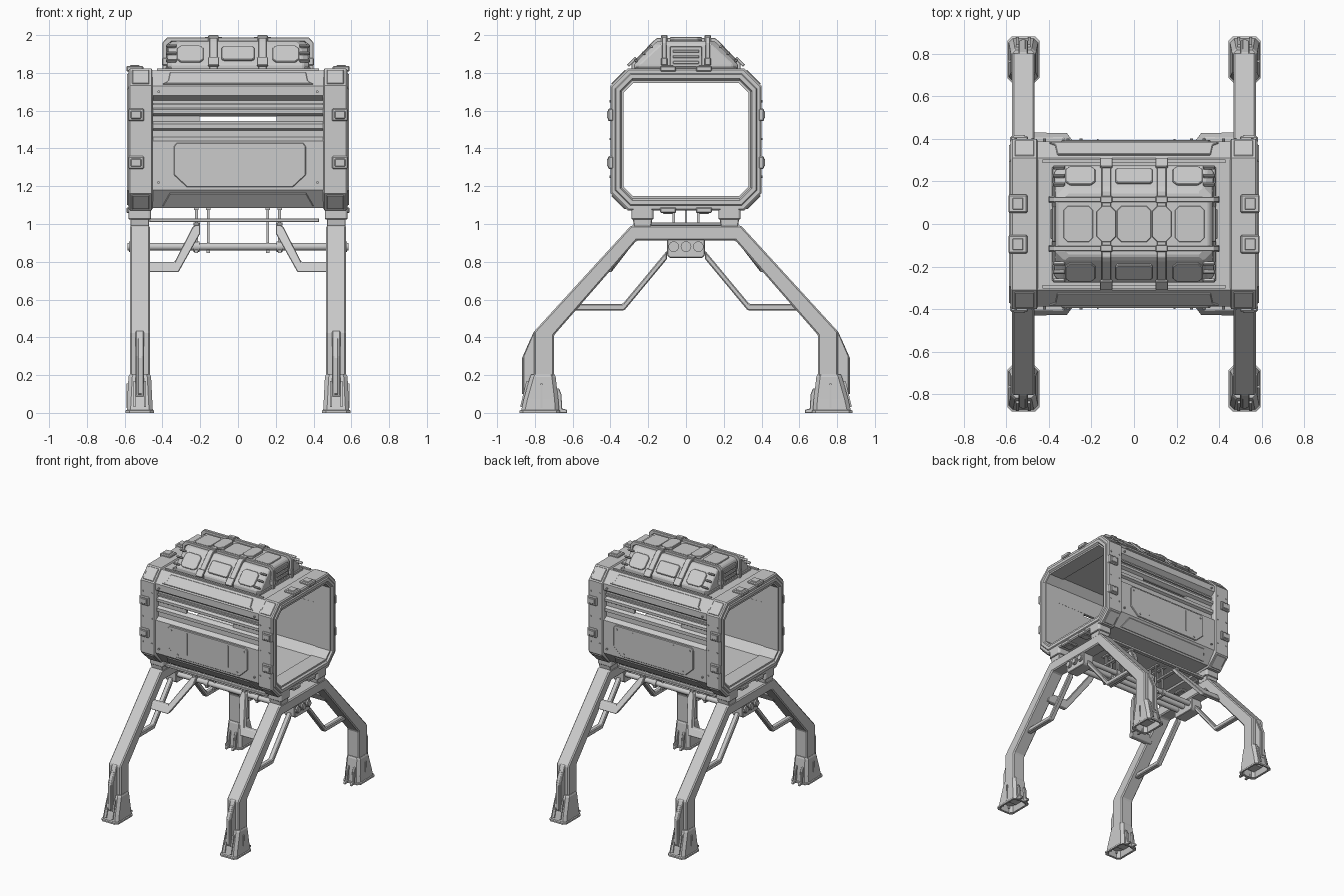
import bpy, bmesh, math
from mathutils import Vector as V


def finish(name, bm, mirror="", bevel=0.0):
    """Turn a bmesh into an object, bevelled then mirrored about the origin."""
    bmesh.ops.recalc_face_normals(bm, faces=bm.faces)
    me = bpy.data.meshes.new(name)
    bm.to_mesh(me)
    bm.free()
    ob = bpy.data.objects.new(name, me)
    bpy.context.collection.objects.link(ob)
    if bevel:
        m = ob.modifiers.new("bevel", "BEVEL")
        m.width, m.segments, m.limit_method = bevel, 1, "ANGLE"
    if mirror:
        m = ob.modifiers.new("mirror", "MIRROR")
        m.use_axis = ["x" in mirror, "y" in mirror, "z" in mirror]
        m.use_mirror_merge = False
    return ob


def loft(name, loops, mirror="", bevel=0.0, closed=False):
    bm = bmesh.new()
    rows = [[bm.verts.new(p) for p in lp] for lp in loops]
    n = len(rows[0])
    pairs = list(zip(rows, rows[1:])) + ([(rows[-1], rows[0])] if closed else [])
    for a, b in pairs:
        for i in range(n):
            j = (i + 1) % n
            bm.faces.new((a[i], a[j], b[j], b[i]))
    if not closed:
        bm.faces.new(rows[0])
        bm.faces.new(rows[-1])
    return finish(name, bm, mirror, bevel)


def prism(name, pts, vec, mirror="", bevel=0.0):
    return loft(name, [pts, [V(p) + V(vec) for p in pts]], mirror, bevel)


def yz(name, pts, x0, x1, mirror="", bevel=0.0):
    return prism(name, [(x0, y, z) for y, z in pts], (x1 - x0, 0, 0), mirror, bevel)


def box(name, c, s, mirror="", bevel=0.0):
    x, y, z = (v / 2 for v in s)
    pts = [(c[0] + a * x, c[1] + b * y, c[2] - z) for a, b in ((-1, -1), (1, -1), (1, 1), (-1, 1))]
    return prism(name, pts, (0, 0, s[2]), mirror, bevel)


def slab(name, pts, o, u, v, t, mirror="", bevel=0.0):
    """Flat plate drawn in the u,v plane at o and thickened by t."""
    u, v, o = V(u).normalized(), V(v).normalized(), V(o)
    n = u.cross(v)
    return prism(name, [o + u * a + v * b - n * 0.006 for a, b in pts], n * (t + 0.006), mirror, bevel)


def rod(name, c, vec, r, n=16, mirror=""):
    d = V(vec).normalized()
    u = d.orthogonal().normalized()
    w = d.cross(u)
    ring = [V(c) + (u * math.cos(k * math.tau / n) + w * math.sin(k * math.tau / n)) * r for k in range(n)]
    ob = prism(name, ring, vec, mirror)
    bpy.ops.object.select_all(action="DESELECT")
    ob.select_set(True)
    bpy.context.view_layer.objects.active = ob
    bpy.ops.object.shade_smooth_by_angle(angle=math.radians(40))
    return ob


def octo(hx, hy, c):
    return [(hx, hy - c), (hx - c, hy), (c - hx, hy), (-hx, hy - c),
            (-hx, c - hy), (c - hx, -hy), (hx - c, -hy), (hx, c - hy)]


def rect(x0, x1, y0, y1):
    return [(x0, y0), (x1, y0), (x1, y1), (x0, y1)]


# End frames: chamfered octagonal rings
CZ = 1.447
sections = [(.45, .385, .362, .085), (.458, .40, .375, .09), (.572, .40, .375, .09), (.58, .392, .367, .088),
            (.58, .375, .35, .08), (.588, .37, .345, .078), (.588, .35, .322, .065), (.575, .342, .312, .058),
            (.575, .33, .30, .05), (.45, .33, .30, .05)]
loft("end_frame", [[(x, y, CZ + z) for y, z in octo(hy, hz, c)] for x, hy, hz, c in sections], "x", closed=True)

# Hollow body: roof half and floor half, with a window slot between them
upper = [(.35, 1.57), (.375, 1.585), (.375, 1.605), (.352, 1.615), (.352, 1.655), (.388, 1.68), (.388, 1.73), (.31, 1.812)]
upper_in = [(.28, 1.755), (.332, 1.70), (.332, 1.57)]
lower = [(.35, 1.545), (.375, 1.53), (.375, 1.505), (.355, 1.495), (.355, 1.46), (.388, 1.44), (.388, 1.18), (.31, 1.085)]
lower_in = [(.28, 1.14), (.332, 1.20), (.332, 1.545)]


def cee(out, inn):
    flip = lambda q: [(-y, z) for y, z in reversed(q)]
    return out + flip(out) + flip(inn) + inn


yz("roof_shell", cee(upper, upper_in), -.455, .455)
yz("floor_shell", cee(lower, lower_in), -.455, .455)
box("slot_filler", (.33, .343, 1.557), (.25, .02, .04), "xy")
box("wall_band", (0, .357, 1.635), (.9, .014, .012), "y")

# Wall and roof plates
door = [(-.34, 1.26), (-.27, 1.195), (.29, 1.195), (.36, 1.26), (.36, 1.41), (.345, 1.43), (-.325, 1.43), (-.34, 1.41)]
slab("side_panel", door, (0, -.388, 0), (1, 0, 0), (0, 0, 1), .008, "y", .004)
for s in (-.17, .19):
    slab("panel_rib", rect(s - .004, s + .004, 1.24, 1.41), (0, -.396, 0), (1, 0, 0), (0, 0, 1), .004, "y")
slope = (0, .078, .082)
trap = [(-.40, .012), (.40, .012), (.37, .03), (.36, .095), (-.36, .095), (-.37, .03)]
slab("roof_edge_plate", trap, (0, -.388, 1.73), (1, 0, 0), slope, .008, "y", .003)
slab("frame_corner_plate", rect(.47, .56, .012, .115), (0, -.40, 1.732), (1, 0, 0), (0, 1, 1), .006, "xy", .003)
slab("frame_lower_corner_plate", rect(.47, .56, .012, .115), (0, -.31, 1.072), (1, 0, 0), (0, -1, 1), .006, "xy", .003)
slab("floor_edge_plate", [(-.40, .015), (.40, .015), (.36, .105), (-.36, .105)], (0, -.31, 1.085),
     (1, 0, 0), (0, -.078, .095), .006, "y", .003)
box("roof_rail", (0, .295, 1.815), (.86, .016, .014), "y")

# Clamps round the end frames
for z in (1.578, 1.325):
    box("side_clamp", (.54, .398, z), (.084, .03, .068), "xy", .006)
    box("side_clamp_cap", (.54, .409, z), (.056, .018, .042), "xy", .004)
for z, k in ((1.822, 1), (1.073, -1)):
    box("edge_clamp", (.546, .095, z), (.09, .086, .03), "xy", .006)
    box("edge_clamp_cap", (.546, .095, z + k * .012), (.05, .055, .014), "xy", .003)

# Roof pack
pack = [(1.80, .375, .275, .03), (1.845, .375, .275, .03), (1.95, .368, .172, .04), (1.968, .35, .15, .05)]
loft("roof_pack", [[(x, y, z) for x, y in octo(hx, hy, c)] for z, hx, hy, c in pack], bevel=.006)
box("pack_base", (0, 0, 1.815), (.77, .54, .03), bevel=.005)
up = (0, .103, .105)
face = (0, -.275, 1.845)
slab("pack_front_panel", octo(.088, .05, .012), (0, -.222, 1.899), (1, 0, 0), up, .012, "y", .004)
slab("pack_side_panel", octo(.07, .06, .02), (.252, -.224, 1.897), (1, 0, 0), up, .009, "xy", .003)
slab("pack_top_panel", octo(.08, .085, .02), (0, 0, 1.968), (1, 0, 0), (0, 1, 0), .008, "", .003)
slab("pack_top_side_panel", octo(.07, .085, .02), (.262, 0, 1.968), (1, 0, 0), (0, 1, 0), .008, "x", .003)
strap = [(.288, 1.81), (.288, 1.85), (.176, 1.966), (.155, 1.984)]
yz("pack_strap", strap + [(-y, z) for y, z in reversed(strap)], .108, .152, "x", .003)
slab("strap_plate", octo(.046, .085, .026), (.13, 0, 1.976), (1, 0, 0), (0, 1, 0), .014, "x", .003)
slab("strap_buckle", octo(.03, .03, .006), (.13, -.285, 1.857), (1, 0, 0), up, .01, "xy", .003)
hoop = [(.40, 1.81), (.40, 1.96), (.375, 1.988)]
hoop_in = [(.352, 1.965), (.376, 1.945), (.376, 1.81)]
right = hoop_in[::-1]
path = [(-x, z) for x, z in hoop] + hoop[::-1] + right + [(-x, z) for x, z in hoop_in]
prism("pack_hoop", [(x, .103, z) for x, z in path], (0, .024, 0), "y", .003)
for x in (.13, .385):
    box("hoop_cuff", (x, .115, 1.978 if x < .2 else 1.86), (.056, .034, .044) if x < .2 else (.034, .034, .04), "xy", .004)
for k in range(3):
    y, z = .262 - k * .04, 1.862 + k * .038
    slab("pack_hook", rect(-.035, .02, -.006, .006), (.36, -y, z), (1, 0, 0), up, .014, "xy", .003)
box("pack_end_plate", (.377, 0, 1.885), (.016, .17, .11), "x", .004)
for z in (1.855, 1.885, 1.915):
    box("pack_end_louvre", (.387, 0, z), (.012, .14, .014), "x", .003)

# Legs: one bent arch per end
arch = [(.29, .993), (.805, .43), (.805, .04), (.70, .04), (.70, .41), (.262, .912)]
yz("leg_arch", arch[2::-1] + [(-y, z) for y, z in arch] + arch[:2:-1], .467, .573, "x", .008)
yz("leg_fin", [(.79, .44), (.806, .43), (.862, .30), (.862, .09), (.79, .04)], .498, .542, "xy", .004)
yz("leg_fin_cap", [(.80, .39), (.822, .395), (.868, .29), (.868, .10), (.80, .08)], .51, .53, "xy", .002)
slab("body_mount", octo(.06, .058, .01), (.52, .23, 1.03), (1, 0, 0), (0, 1, 0), .055, "xy", .004)
yz("mount_neck", [(.185, .985), (.275, .985), (.285, 1.05), (.175, 1.05)], .47, .57, "xy", .004)

# Feet: hollow flared boots with toe hooks
boot = [(.05, .05, .08, .775), (.002, .06, .092, .775), (0, .075, .108, .774), (.012, .075, .108, .774),
        (.016, .069, .10, .772), (.07, .066, .092, .768), (.19, .06, .068, .758), (.203, .055, .062, .757)]
loft("foot", [[(.52 + x, cy + y, z) for x, y in octo(hx, hy, .02)] for z, hx, hy, cy in boot], "xy")
for x in (.492, .548):
    yz("toe_hook", [(.69, .13), (.672, .13), (.66, .10), (.655, .022), (.632, .018), (.628, 0), (.69, 0)],
       x - .009, x + .009, "xy", .003)
    yz("foot_strap", [(.83, .17), (.845, .17), (.878, .03), (.85, .03)], x - .006, x + .006, "xy")
box("foot_side_rib", (.584, .765, .09), (.012, .012, .13), "xy")

# Braces in the plane of each arch
yz("arch_brace", [(.60, .542), (.327, .542), (.10, .815), (.10, .86), (.335, .577), (.57, .577)], .50, .54, "xy", .006)
yz("pipe_bracket", [(-.10, .92), (-.10, .835), (-.085, .82), (.085, .82), (.10, .835), (.10, .92)], .475, .567, "x", .004)

# Braces running inward from the leaning legs
bent = [(.50, .745), (.315, .745), (.20, .95), (.20, 1.01), (.24, .985), (.335, .80), (.50, .80)]
prism("inward_brace", [(x, .395 - max(0, z - .77) * .85, z) for x, z in bent], (0, .036, 0), "xy", .004)

# Under-floor bars, hangers and pipes
box("under_bar", (-.02, .23, 1.02), (.90, .03, .02), "y", .003)
for x in (.158, .22):
    for y in (-.065, 0, .065):
        box("pipe_hanger", (x, y, .99), (.014, .012, .20), "x")
    box("hanger_foot", (x, 0, .855), (.018, .17, .016), "x")
    box("hanger_head", (x, 0, 1.083), (.024, .18, .016), "x")
box("cross_beam", (.22, 0, 1.0), (.03, .49, .018), "x", .003)
for y in (-.065, 0, .065):
    rod("under_pipe", (-.585, y, .88), (1.17, 0, 0), .02)
    rod("pipe_end_collar", (.56, y, .88), (.018, 0, 0), .028, mirror="x")
    rod("pipe_clip", (.205, y, .88), (.03, 0, 0), .027, mirror="x")

# Bolts
for x, z in ((-.31, 1.40), (.33, 1.40), (-.25, 1.22), (.27, 1.22), (.42, 1.70), (-.42, 1.70), (.42, 1.22), (-.42, 1.22)):
    rod("wall_bolt", (x, -.385, z), (0, -.016, 0), .007, 8, "y")
for x in (.475, .555):
    for z in (1.25, 1.45, 1.65):
        rod("frame_bolt", (x, -.395, z), (0, -.01, 0), .006, 8, "xy")
